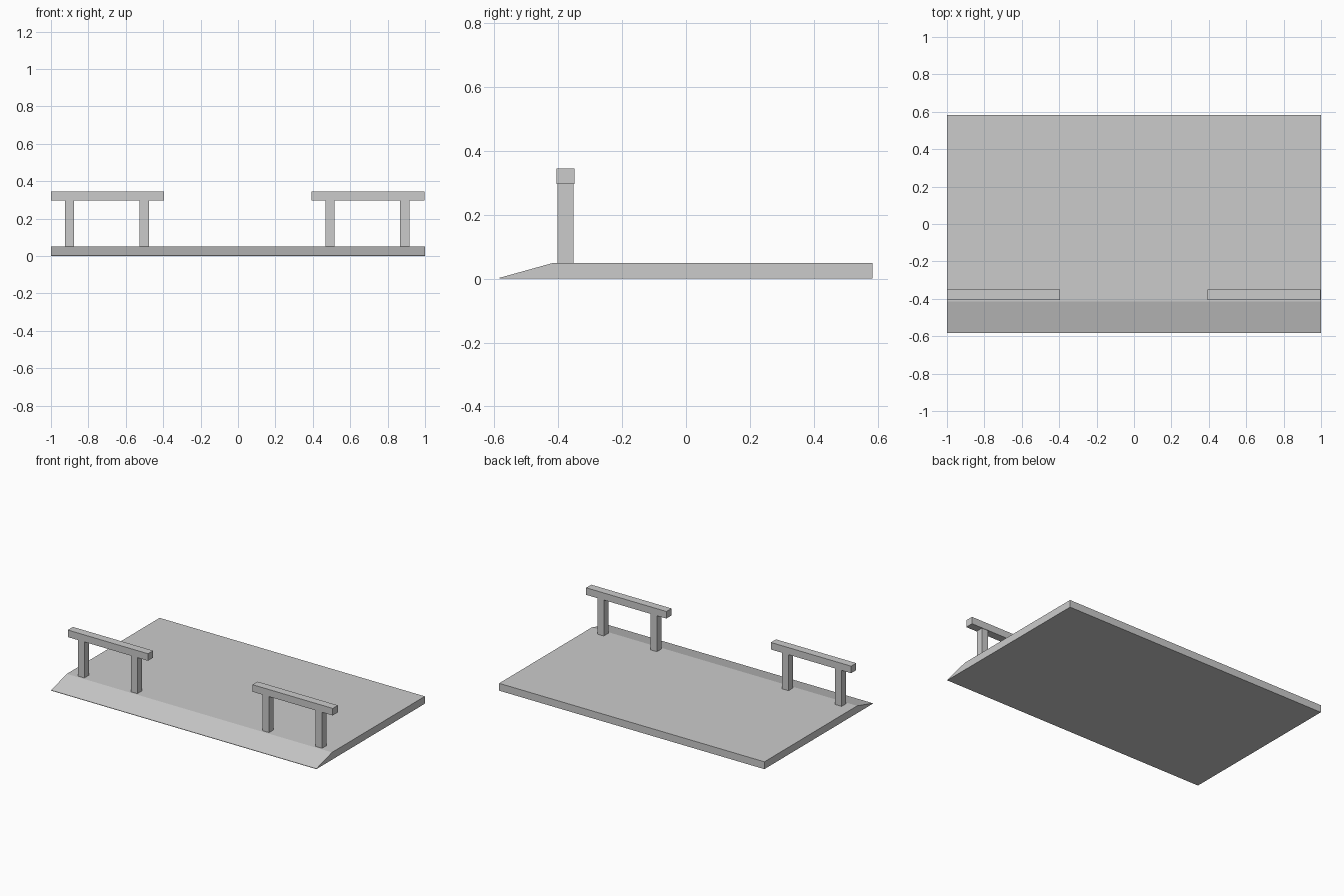
import bpy
import bmesh

cube = bpy.data.objects.get("Cube")
if cube:
    bpy.data.objects.remove(cube, do_unlink=True)

grey = bpy.data.materials.new("plain grey")
grey.use_nodes = True
GREY = (0.6, 0.6, 0.6, 1)
grey.diffuse_color = GREY
grey.node_tree.nodes["Principled BSDF"].inputs["Base Color"].default_value = GREY


def prism(name, profile, x0, x1):
    """Extrude a (y, z) profile along x from x0 to x1."""
    bm = bmesh.new()
    face = bm.faces.new([bm.verts.new((x0, y, z)) for y, z in profile])
    ext = bmesh.ops.extrude_face_region(bm, geom=[face])
    moved = [v for v in ext["geom"] if isinstance(v, bmesh.types.BMVert)]
    bmesh.ops.translate(bm, verts=moved, vec=(x1 - x0, 0, 0))
    bmesh.ops.recalc_face_normals(bm, faces=bm.faces)
    mesh = bpy.data.meshes.new(name)
    bm.to_mesh(mesh)
    bm.free()
    mesh.materials.append(grey)
    obj = bpy.data.objects.new(name, mesh)
    bpy.context.collection.objects.link(obj)
    return obj


def box(name, x0, x1, y0, y1, z0, z1):
    return prism(name, [(y0, z0), (y1, z0), (y1, z1), (y0, z1)], x0, x1)


# Flat deck with a sloped front edge
HALF_DEPTH, DECK_TOP = 0.584, 0.05
prism("deck", [(-HALF_DEPTH, 0), (HALF_DEPTH, 0), (HALF_DEPTH, DECK_TOP),
               (-0.415, DECK_TOP), (-HALF_DEPTH, 0.003)], -1, 1)

# Two matching handrails, each on a pair of posts
for side, start in (("right", -1.0), ("left", 0.393)):
    box(side + "_rail", start, start + 0.605, -0.405, -0.35, 0.297, 0.345)
    for place, offset in (("first", 0.074), ("second", 0.474)):
        x = start + offset
        box(f"{side}_{place}_post", x, x + 0.049, -0.402, -0.353, DECK_TOP, 0.297)
